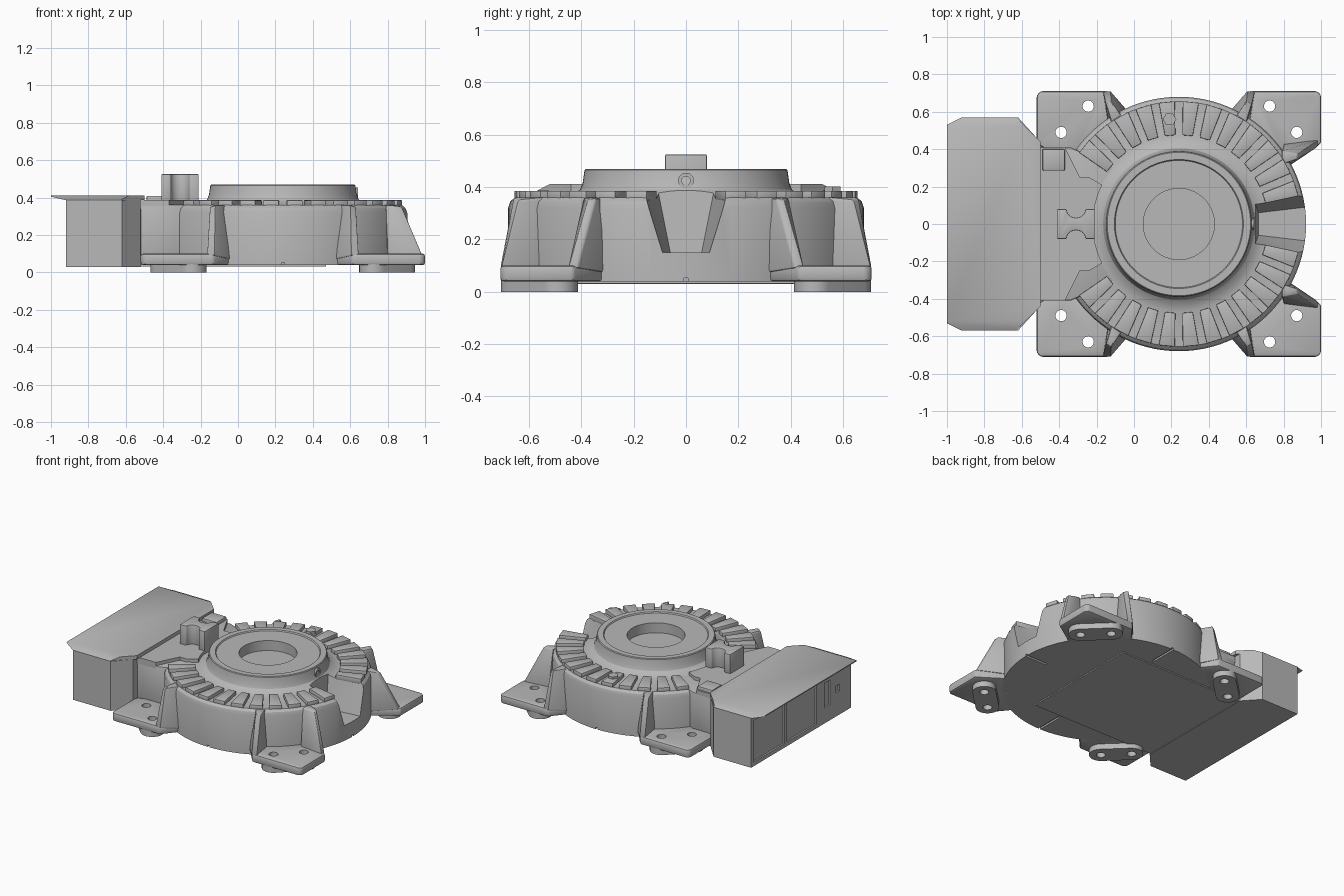
import bpy, bmesh, math
from mathutils import Vector

if "Cube" in bpy.data.objects:
    bpy.data.objects.remove(bpy.data.objects["Cube"], do_unlink=True)

CX = 0.24  # axis of the round housing

grey = bpy.data.materials.new("plain_grey")
grey.use_nodes = True
grey.diffuse_color = (0.48, 0.48, 0.48, 1)
shader = grey.node_tree.nodes["Principled BSDF"]
shader.inputs["Base Color"].default_value = grey.diffuse_color
shader.inputs["Roughness"].default_value = 0.6


def finish(name, bm):
    bmesh.ops.recalc_face_normals(bm, faces=bm.faces)
    mesh = bpy.data.meshes.new(name)
    bm.to_mesh(mesh)
    bm.free()
    mesh.materials.append(grey)
    obj = bpy.data.objects.new(name, mesh)
    bpy.context.collection.objects.link(obj)
    return obj


def hull(name, points):
    """Convex solid around a few points."""
    bm = bmesh.new()
    for p in points:
        bm.verts.new(p)
    res = bmesh.ops.convex_hull(bm, input=bm.verts[:])
    extra = {v for v in res["geom_interior"] if isinstance(v, bmesh.types.BMVert)}
    bmesh.ops.delete(bm, geom=list(extra), context='VERTS')
    bmesh.ops.dissolve_limit(bm, angle_limit=0.01, verts=bm.verts[:], edges=bm.edges[:])
    return finish(name, bm)


def prism(name, outline, z0, z1):
    bm = bmesh.new()
    face = bm.faces.new([bm.verts.new((x, y, z0)) for x, y in outline])
    res = bmesh.ops.extrude_face_region(bm, geom=[face])
    top = [v for v in res["geom"] if isinstance(v, bmesh.types.BMVert)]
    bmesh.ops.translate(bm, vec=(0, 0, z1 - z0), verts=top)
    return finish(name, bm)


def box(name, x0, x1, y0, y1, z0, z1):
    return prism(name, [(x0, y0), (x1, y0), (x1, y1), (x0, y1)], z0, z1)


def circle(x, y, r, n=32):
    return [(x + r * math.cos(math.tau * i / n), y + r * math.sin(math.tau * i / n))
            for i in range(n)]


def lathe(name, profile, steps):
    bm = bmesh.new()
    vs = [bm.verts.new((r, 0, z)) for r, z in profile]
    es = [bm.edges.new(pair) for pair in zip(vs, vs[1:])]
    bmesh.ops.spin(bm, geom=vs + es, cent=(0, 0, 0), axis=(0, 0, 1),
                   angle=math.tau, steps=steps)
    bmesh.ops.remove_doubles(bm, verts=bm.verts[:], dist=1e-4)
    bmesh.ops.translate(bm, vec=(CX, 0, 0), verts=bm.verts[:])
    return finish(name, bm)


def apply(obj, kind, **settings):
    mod = obj.modifiers.new(kind, kind)
    for key, value in settings.items():
        setattr(mod, key, value)
    with bpy.context.temp_override(object=obj, active_object=obj):
        bpy.ops.object.modifier_apply(modifier=mod.name)


def cut(obj, *cutters):
    for c in cutters:
        apply(obj, 'BOOLEAN', operation='DIFFERENCE', solver='EXACT', object=c)
        bpy.data.objects.remove(c, do_unlink=True)


def bevel(obj, width):
    apply(obj, 'BEVEL', width=width, segments=2, limit_method='ANGLE',
          angle_limit=math.radians(40))


def both(points):
    return [(x, s * y, *rest) for x, y, *rest in points for s in (1, -1)]


# Round housing with collar and stepped bore
housing = lathe("round_housing", [
    (0, .04), (.68, .04), (.68, .32), (.672, .345), (.655, .36), (.47, .36),
    (.43, .372), (.405, .39), (.395, .415), (.388, .465), (.383, .47), (.345, .47),
    (.34, .462), (.19, .462), (.19, .39), (0, .39)], 96)
notch = hull("notch_cutter", both([
    (.665, .06, .15), (1, .1, .15), (.64, .13, .5), (1, .21, .5)]))
grooves = [box("groove_cutter", CX - .008, CX + .008, s * .6 - .12, s * .6 + .12, .02, .052)
           for s in (1, -1)]
grooves.append(box("groove_cutter", .75, 1, -.008, .008, .02, .052))
cut(housing, notch, *grooves)

# Radial pads on the deck, two rows either side of the notch
for s in (1, -1):
    for k in range(12):
        a = s * math.radians(16.9 + 11.25 * k)
        u, v = Vector((math.cos(a), math.sin(a))), Vector((-math.sin(a), math.cos(a)))
        pts = []
        for r, w in ((.475, .028), (.655, .043)):
            for t in (1, -1):
                p = u * r + v * w * t
                pts += [(CX + p.x, p.y, .35), (CX + p.x, p.y, .386)]
        bevel(hull("deck_pad", pts), .004)

# Corner feet with bolt holes, bearing pads and ribs
plate = [(.61, .71), (.98, .71), (1, .69), (1, .43), (.82, .31), (.52, .6)]
holes = [(.725, .63), (.87, .49)]
rib_back = [(.55, .58, .36), (.60, .658, .36), (.63, .64, .35), (.60, .54, .36),
            (.51, .6, .07), (.605, .71, .09), (.645, .705, .09), (.62, .54, .07)]
rib_side = [(.79, .32, .36), (.87, .345, .355), (.875, .375, .35), (.79, .39, .36),
            (.80, .29, .07), (.985, .415, .09), (.985, .45, .09), (.80, .43, .07)]
for sx in (1, -1):
    for sy in (1, -1):
        def place(pts):
            return [(CX + sx * (p[0] - CX), sy * p[1], *p[2:]) for p in pts]
        foot = hull("foot_plate", [(x, y, z) for x, y in place(plate) for z in (.04, .1)])
        bevel(foot, .012)
        pad = hull("foot_pad", [(x, y, z) for h in holes
                                for x, y in place(circle(*h, .077)) for z in (0, .05)])
        for part in (foot, pad):
            cut(part, *[prism("drill", circle(x, y, .03, 24), -.1, .2)
                        for x, y in place(holes)])
        bevel(hull("foot_rib", place(rib_back)), .008)
        if sx > 0:
            bevel(hull("foot_rib", place(rib_side)), .008)

# Neck block joining the housing to the control box
arc = [(CX + .46 * math.cos(a), .46 * math.sin(a))
       for a in (math.radians(153 + 54 * i / 12) for i in range(13))]
prism("neck_plateau", [(-.52, .25), (-.24, .25)] + arc + [(-.24, -.25), (-.52, -.25)],
      .30, .386)
bevel(prism("neck_block", [(-.52, .41), (-.34, .41), (-.1, .3), (-.1, -.3),
                           (-.34, -.41), (-.52, -.41)], .04, .362), .008)
for s in (1, -1):
    prism("neck_shoulder", [(-.52, s * .41), (-.37, s * .41), (-.29, s * .25),
                            (-.52, s * .25)], .34, .386)
bevel(box("neck_cap", -.49, -.37, .285, .4, .36, .41), .008)

# Waisted clamp post
side = [(-.41, .08), (-.365, .08)]
side += [(-.31 - .05 * math.cos(a), .078 - .045 * math.sin(a))
         for a in (math.pi * i / 8 for i in range(9))]
side += [(-.255, .08), (-.21, .08)]
bevel(prism("clamp_post", side + [(x, -y) for x, y in reversed(side)], .36, .525), .005)

# Control box with sunken panels and connector slots
control = prism("control_box", [(-.92, -.57), (-.62, -.57), (-.52, -.46), (-.52, .46),
                                (-.62, .57), (-.92, .57)], .03, .388)
recesses = [(.19, .54, .06, .36), (-.18, .16, .06, .36),
            (-.33, -.27, .14, .32), (-.44, -.4, .2, .25)]
cut(control, *[box("recess_cutter", -1, -.908, *r) for r in recesses])

# Lid with sloped ends, overhanging the outer face
hull("control_box_lid", both([
    (-1, .52, .412), (-.58, .52, .412), (-.5, .44, .412), (-1, .53, .405),
    (-.92, .57, .386), (-.63, .57, .386), (-.5, .44, .386)]))
box("base_cover", -.92, .47, -.45, .45, .032, .042)

# Fasteners
prism("deck_bolt", circle(.19, .56, .036, 6), .38, .402)
ring = circle(0, .425, .03, 24)
port = hull("collar_port", [(x, y, z) for y, z in ring for x in (.6, .642)])
cut(port, hull("port_cutter", [(x, y * .55, .425 + (z - .425) * .55)
                               for y, z in ring for x in (.62, .7)]))

# Smooth shading with crisp edges
bpy.ops.object.select_all(action='DESELECT')
for obj in bpy.context.scene.objects:
    if obj.type == 'MESH' and grey.name in obj.data.materials:
        obj.select_set(True)
        bpy.context.view_layer.objects.active = obj
bpy.ops.object.shade_smooth_by_angle(angle=math.radians(30))
